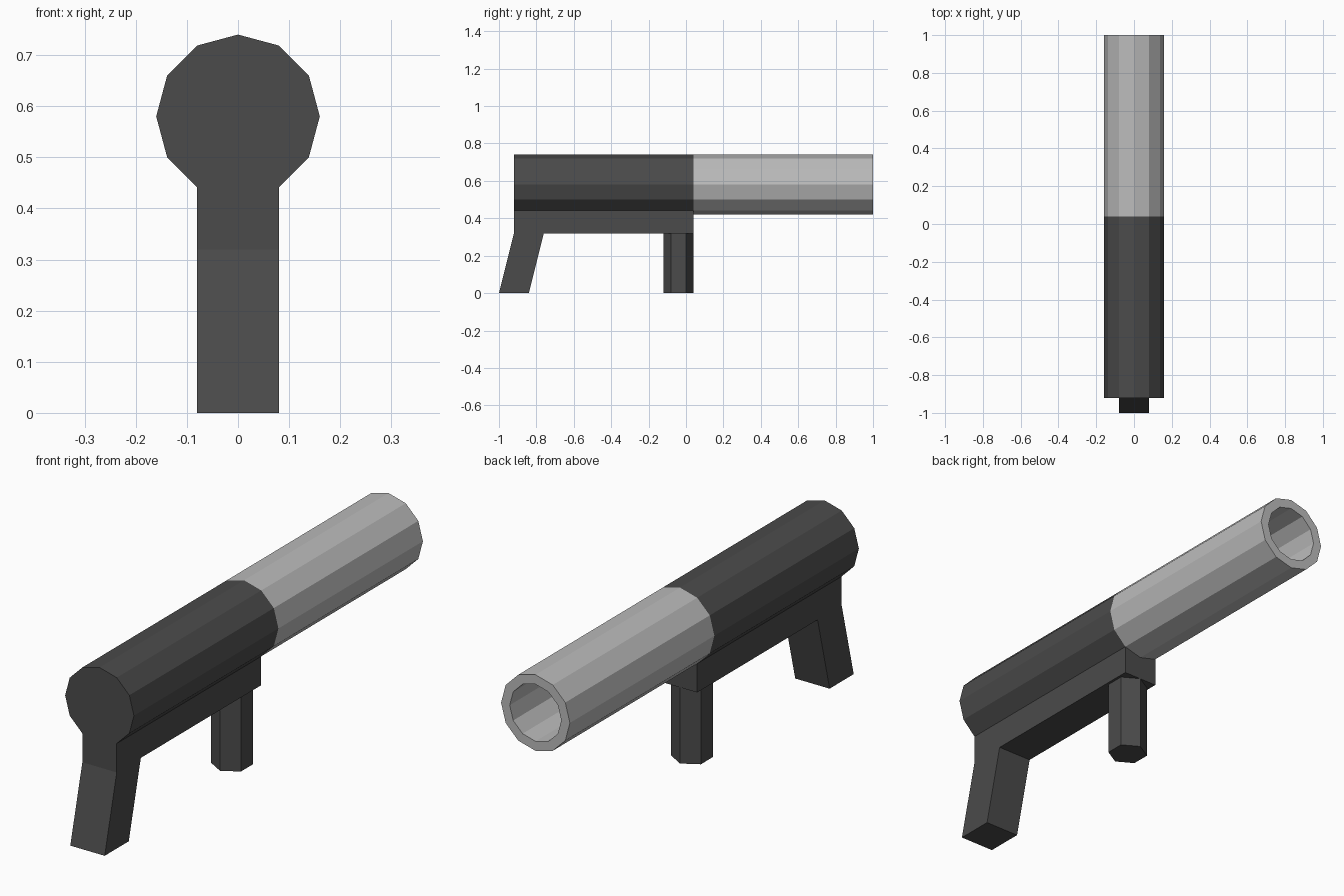
import bpy, bmesh
from math import sin, cos, pi
from mathutils import Vector

if "Cube" in bpy.data.objects:
    bpy.data.objects.remove(bpy.data.objects["Cube"])


def material(name, v):
    m = bpy.data.materials.new(name)
    m.diffuse_color = (v, v, v, 1)
    m.use_nodes = True
    m.node_tree.nodes["Principled BSDF"].inputs["Base Color"].default_value = m.diffuse_color
    return m


dark = material("dark_grey", 0.07)
light = material("light_grey", 0.5)


def finish(bm, name, mat):
    bmesh.ops.recalc_face_normals(bm, faces=bm.faces)
    me = bpy.data.meshes.new(name)
    bm.to_mesh(me)
    bm.free()
    me.materials.append(mat)
    ob = bpy.data.objects.new(name, me)
    bpy.context.collection.objects.link(ob)
    return ob


def prism(name, outline, offset, mat):
    """Extrude a closed 3D outline along an offset."""
    bm = bmesh.new()
    face = bm.faces.new([bm.verts.new(p) for p in outline])
    new = bmesh.ops.extrude_face_region(bm, geom=[face], use_keep_orig=True)
    bmesh.ops.translate(bm, vec=Vector(offset),
                        verts=[g for g in new["geom"] if isinstance(g, bmesh.types.BMVert)])
    return finish(bm, name, mat)


AXIS_Z, R, BORE, SIDES = 0.58, 0.16, 0.12, 12
BACK, MID, MUZZLE = -0.92, 0.04, 1.0


def ring(radius, y, steps=range(SIDES)):
    return [(radius * cos(2 * pi * i / SIDES), y, AXIS_Z + radius * sin(2 * pi * i / SIDES))
            for i in steps]


# Receiver: round top running into a narrow rail, one keyhole profile
keyhole = ring(R, BACK, range(-2, 9)) + [(-0.08, BACK, 0.32), (0.08, BACK, 0.32)]
prism("receiver", keyhole, (0, MID - BACK, 0), dark)

# Barrel: hollow tube, closed at its inner end by the receiver face
bm = bmesh.new()
loops = [[bm.verts.new(p) for p in ring(r, y)]
         for r, y in ((R, MID), (R, MUZZLE), (BORE, MUZZLE), (BORE, MID))]
for a, b in zip(loops, loops[1:]):
    for i in range(SIDES):
        j = (i + 1) % SIDES
        bm.faces.new((a[i], a[j], b[j], b[i]))
finish(bm, "barrel", light)

# Rear grip: slanted block
grip = [(-0.08, y, z) for y, z in ((-1.0, 0), (-0.84, 0), (-0.76, 0.32), (-0.92, 0.32))]
prism("rear_grip", grip, (0.16, 0, 0), dark)

# Front grip: upright hexagonal post
hexagon = [(0.08 * sin(i * pi / 3), -0.04 + 0.08 * cos(i * pi / 3), 0) for i in range(6)]
prism("front_grip", hexagon, (0, 0, 0.32), dark)
